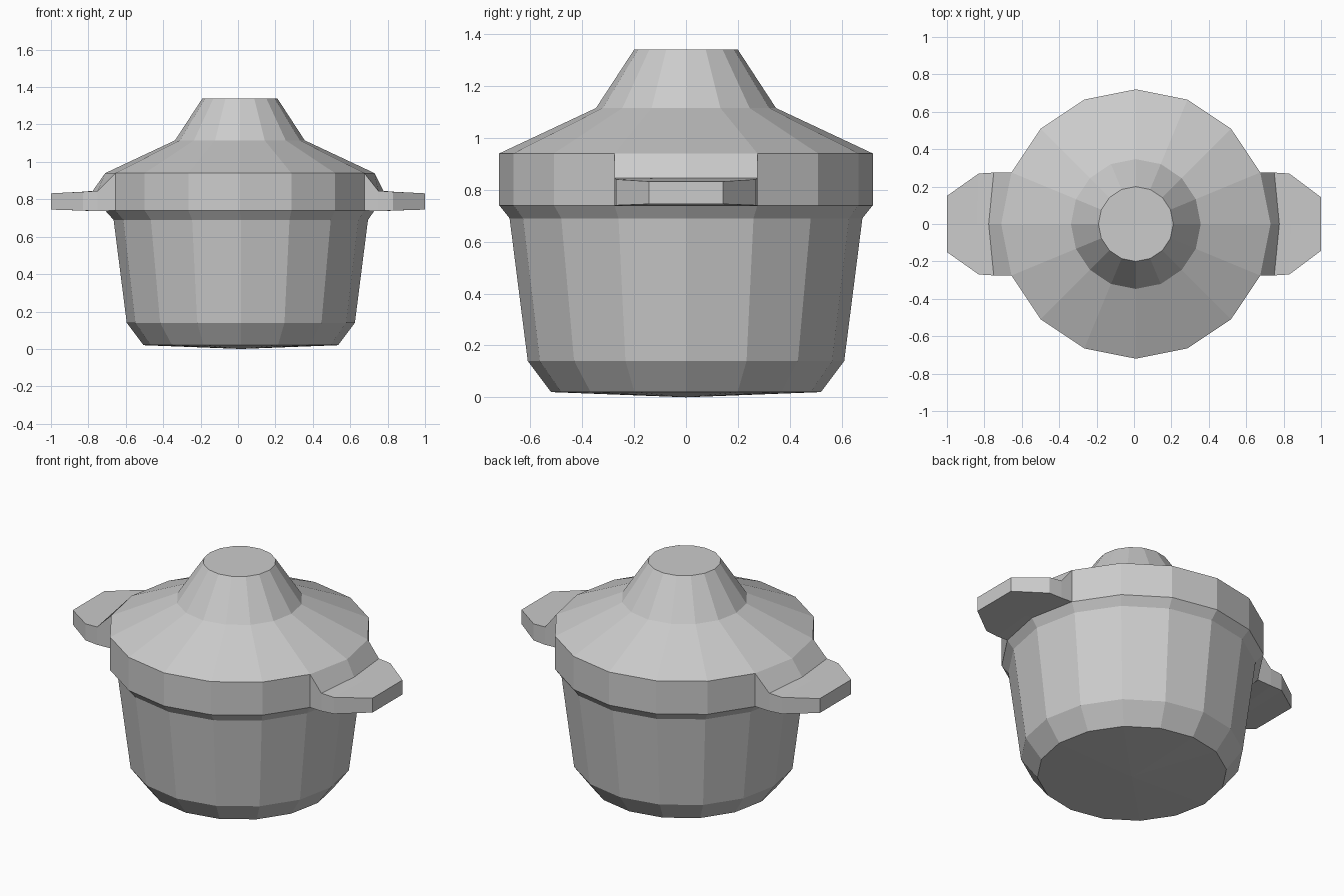
import bpy, bmesh
from math import sin, cos, pi

if "Cube" in bpy.data.objects:
    bpy.data.objects.remove(bpy.data.objects["Cube"])

SIDES = 16
CX = 0.01          # the round body sits slightly right of centre
RIM_R, RIM_LOW, RIM_TOP = 0.72, 0.74, 0.94


def finish(name, bm):
    bmesh.ops.recalc_face_normals(bm, faces=bm.faces)
    mesh = bpy.data.meshes.new(name)
    bm.to_mesh(mesh)
    bm.free()
    obj = bpy.data.objects.new(name, mesh)
    bpy.context.collection.objects.link(obj)
    return obj


def lathe(name, profile):
    """Revolve (radius, z, centre x) points; radius 0 closes to a point."""
    bm = bmesh.new()
    rings = []
    for r, z, cx in profile:
        n = SIDES if r else 1
        rings.append([bm.verts.new((cx + r * cos(2 * pi * i / SIDES),
                                    r * sin(2 * pi * i / SIDES), z)) for i in range(n)])
    for a, b in zip(rings, rings[1:]):
        for i in range(SIDES):
            j = (i + 1) % SIDES
            quad = [a[i % len(a)], a[j % len(a)], b[j % len(b)], b[i % len(b)]]
            bm.faces.new(list(dict.fromkeys(quad)))
    return finish(name, bm)


def handle(name, side, tip_half):
    """Loft a side grip outward from the two rim facets on one side."""
    a = pi / 8
    off = CX * side
    # edge x, middle x, half width, bottom z, top z
    sections = [
        (off + RIM_R * cos(a), off + RIM_R, RIM_R * sin(a), RIM_LOW, RIM_TOP),
        (0.75, 0.777, 0.275, 0.737, 0.845),
        (0.83, 0.84, 0.27, 0.74, 0.84),
        (1.0, 1.0, tip_half, 0.745, 0.832),
    ]
    bm = bmesh.new()
    loops = []
    for xe, xm, h, zb, zt in sections:
        pts = [(xe, -h, zb), (xm, 0, zb), (xe, h, zb),
               (xe, h, zt), (xm, 0, zt), (xe, -h, zt)]
        loops.append([bm.verts.new((side * x, y, z)) for x, y, z in pts])
    for p, q in zip(loops, loops[1:]):
        for i in range(6):
            j = (i + 1) % 6
            bm.faces.new((p[i], p[j], q[j], q[i]))
    bm.faces.new(loops[-1])
    return finish(name, bm)


# Tapered pot with a bevelled foot and a very shallow cone underneath
lathe("pot_body", [(0, 0.0, 0.015), (0.52, 0.02, 0.015), (0.61, 0.14, 0.015),
                   (0.68, 0.69, 0.015), (RIM_R, RIM_LOW, CX)])

# Rim band, sloping lid and flared knob with a flat top
lathe("lid", [(RIM_R, RIM_LOW, CX), (RIM_R, RIM_TOP, CX), (0.347, 1.115, CX),
              (0.2, 1.34, CX), (0, 1.34, CX)])

# Side handles
handle("right_handle", 1, 0.143)
handle("left_handle", -1, 0.15)
